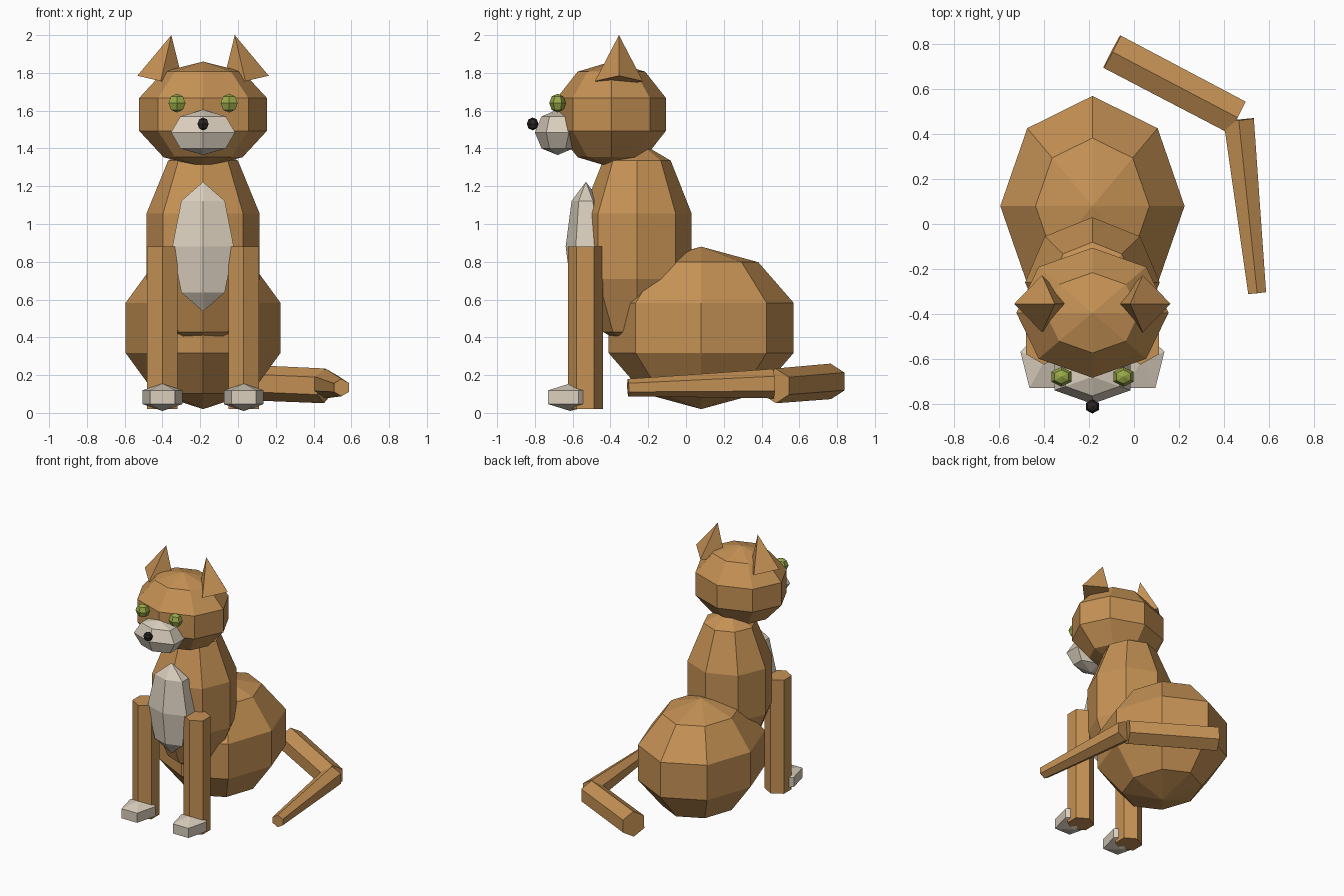
import bpy
import bmesh
import math
from mathutils import Vector, Matrix

if "Cube" in bpy.data.objects:
    bpy.data.objects.remove(bpy.data.objects["Cube"])

CX = -0.185  # symmetry line of the sitting body


def material(name, rgb):
    m = bpy.data.materials.new(name)
    m.diffuse_color = (*rgb, 1.0)
    m.use_nodes = True
    m.node_tree.nodes["Principled BSDF"].inputs["Base Color"].default_value = m.diffuse_color
    return m


FUR = material("orange_fur", (0.56, 0.285, 0.09))
CREAM = material("cream_fur", (0.70, 0.62, 0.51))
GREEN = material("green_eye", (0.31, 0.39, 0.065))
BLACK = material("black_nose", (0.022, 0.018, 0.016))


def add(name, bm, mat):
    me = bpy.data.meshes.new(name)
    bm.to_mesh(me)
    bm.free()
    me.materials.append(mat)
    ob = bpy.data.objects.new(name, me)
    bpy.context.collection.objects.link(ob)
    return ob


def ball(name, loc, scale, segs, rings, mat):
    """Low-poly ellipsoid with one column of corners facing the back."""
    bm = bmesh.new()
    bmesh.ops.create_uvsphere(bm, u_segments=segs, v_segments=rings, radius=1,
                              matrix=Matrix.LocRotScale(Vector(loc), None, Vector(scale)))
    return add(name, bm, mat)


def rod(name, a, b, r1, r2, sides, mat):
    """Straight or tapered prism from point a to point b."""
    a, b = Vector(a), Vector(b)
    d = b - a
    if abs(d.x) + abs(d.y) < 1e-6:
        rot = Matrix.Identity(3).to_quaternion()
    else:
        rot = d.to_track_quat('Z', 'Y')
    bm = bmesh.new()
    bmesh.ops.create_cone(bm, cap_ends=True, segments=sides, radius1=r1, radius2=r2,
                          depth=d.length,
                          matrix=Matrix.LocRotScale((a + b) / 2, rot, None))
    return add(name, bm, mat)


# Body masses
ball("haunches", (CX, 0.08, 0.45), (0.431, 0.515, 0.43), 8, 5, FUR)
ball("torso", (CX, -0.26, 0.882), (0.315, 0.305, 0.56), 8, 5, FUR)
ball("head", (CX, -0.395, 1.58), (0.356, 0.304, 0.28), 8, 5, FUR)

# Cream chest and muzzle, dark nose
ball("chest_patch", (CX, -0.53, 0.88), (0.188, 0.107, 0.343), 6, 4, CREAM)
ball("muzzle", (CX, -0.68, 1.485), (0.196, 0.12, 0.12), 6, 4, CREAM)
ball("nose", (CX, -0.812, 1.53), (0.034, 0.031, 0.034), 6, 4, BLACK)

# Paired parts on each side
for side, s in (("right", -1), ("left", 1)):
    ball(f"eye_{side}", (CX + s * 0.138, -0.68, 1.64), (0.052, 0.044, 0.05), 6, 4, GREEN)
    rod(f"front_leg_{side}", (CX + s * 0.215, -0.533, 0.02),
        (CX + s * 0.215, -0.533, 0.88), 0.093, 0.093, 6, FUR)
    ball(f"paw_{side}", (CX + s * 0.215, -0.613, 0.083), (0.128, 0.167, 0.073), 5, 3, CREAM)

    # Pointed ear leaning inwards
    bm = bmesh.new()
    bmesh.ops.create_cone(
        bm, cap_ends=True, segments=4, radius1=0.127, radius2=0, depth=0.25,
        matrix=Matrix.Translation((CX + s * 0.196, -0.355, 1.878))
        @ Matrix.Rotation(-s * math.radians(13), 4, 'Y'))
    bmesh.ops.remove_doubles(bm, verts=bm.verts, dist=1e-5)
    add(f"ear_{side}", bm, FUR)

# Bent tail resting behind and beside the body
rod("tail_base", (-0.098, 0.767, 0.167), (0.458, 0.475, 0.143), 0.094, 0.092, 6, FUR)
rod("tail_tip", (0.466, 0.463, 0.155), (0.548, -0.307, 0.134), 0.078, 0.046, 6, FUR)
